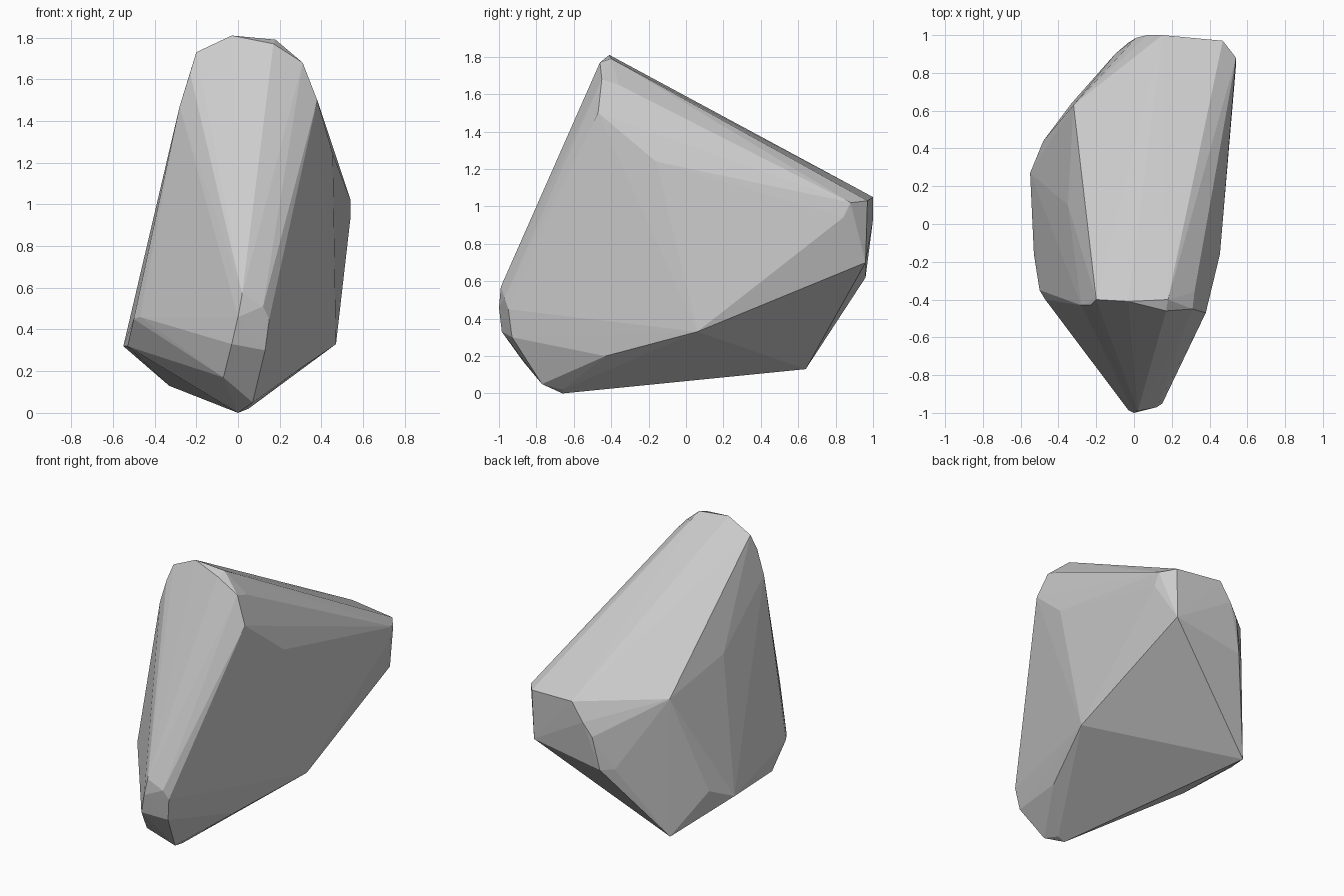
import bpy, bmesh

# Corner points of the boulder, grouped by region
crown = [(-.03, -.41, 1.81), (.18, -.40, 1.79), (.17, -.46, 1.77), (-.2, -.40, 1.73),
         (-.23, -.43, 1.63), (-.28, -.43, 1.47), (.31, -.45, 1.68), (.32, -.36, 1.65),
         (.38, -.47, 1.50)]
right_side = [(.455, -.16, 1.24), (.47, .06, .33), (.28, -.43, .20), (.27, .30, .33)]
left_side = [(-.35, .10, 1.16), (-.47, -.40, .46), (-.50, -.35, .45), (-.53, -.16, .32),
             (-.55, .27, .32), (-.48, .44, .40)]
back = [(.54, .88, 1.02), (.54, .84, .94), (.47, .97, 1.03), (.46, .96, .70),
        (.15, 1.0, 1.05), (.07, 1.0, .93), (.01, .985, .84), (-.03, .96, .62),
        (-.10, .90, .62), (-.32, .63, 1.05), (-.33, .64, .13)]
nose = [(0, -1, .46), (.02, -.99, .57), (-.03, -.985, .33), (.12, -.97, .51),
        (.15, -.95, .45), (.13, -.93, .30), (-.07, -.87, .17), (.07, -.77, .05),
        (0, -.66, 0), (.05, -.66, .02)]

# Boulder: flat-faced convex hull around the corners
bm = bmesh.new()
for co in crown + right_side + left_side + back + nose:
    bm.verts.new(co)
hull = bmesh.ops.convex_hull(bm, input=bm.verts[:])
loose = {g for g in hull["geom_interior"] + hull["geom_unused"]
         if isinstance(g, bmesh.types.BMVert)}
bmesh.ops.delete(bm, geom=list(loose), context='VERTS')
bmesh.ops.recalc_face_normals(bm, faces=bm.faces[:])

mesh = bpy.data.meshes.new("boulder")
bm.to_mesh(mesh)
bm.free()
bpy.context.collection.objects.link(bpy.data.objects.new("boulder", mesh))
